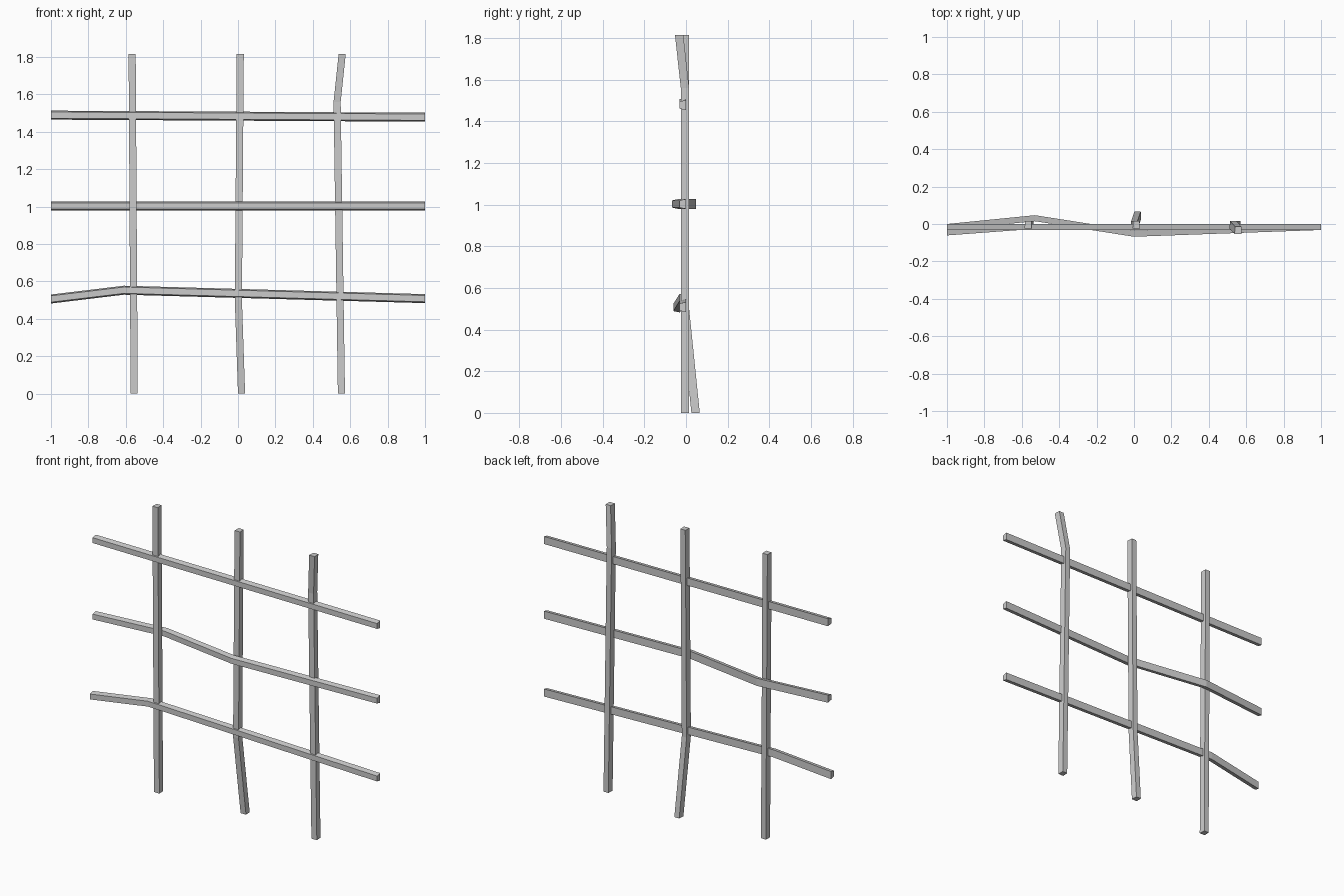
import bpy

if "Cube" in bpy.data.objects:
    bpy.data.objects.remove(bpy.data.objects["Cube"])

def bar(name, path, section):
    """Sweep a four-sided section of (x, y, z) offsets along a bent path."""
    verts = [tuple(p[i] + s[i] for i in range(3)) for p in path for s in section]
    faces = [(3, 2, 1, 0), tuple(len(verts) - 4 + k for k in range(4))]
    for a in range(len(path) - 1):
        for k in range(4):
            j = (k + 1) % 4
            faces.append((4*a + k, 4*a + j, 4*a + 4 + j, 4*a + 4 + k))
    mesh = bpy.data.meshes.new(name)
    mesh.from_pydata(verts, [], faces)
    mesh.update()
    obj = bpy.data.objects.new(name, mesh)
    bpy.context.collection.objects.link(obj)
    return obj

# Rail section narrows to the front, post section narrows slightly to the back
rail = [(0, -.016, -.017), (0, .016, -.024), (0, .016, .024), (0, -.016, .017)]
post = [(-.019, -.02, 0), (.019, -.02, 0), (.017, .02, 0), (-.017, .02, 0)]

# Horizontal rails
bar("top_rail", [(-1, -.016, 1.489), (1, -.016, 1.478)], rail)
bar("middle_rail", [(-1, -.016, 1.003), (-.53, .031, 1.003),
                    (0, -.052, 1.003), (1, -.016, 1.003)], rail)
bar("bottom_rail", [(-1, -.045, .506), (-.61, -.016, .553), (1, -.016, .508)], rail)

# Upright posts
bar("left_post", [(-.555, -.005, 0), (-.566, -.005, 1.815)], post)
bar("middle_post", [(.019, .046, 0), (.002, -.005, .5), (.012, -.005, 1.815)], post)
bar("right_post", [(.553, -.005, 0), (.53, -.005, 1.56), (.557, -.033, 1.815)], post)
